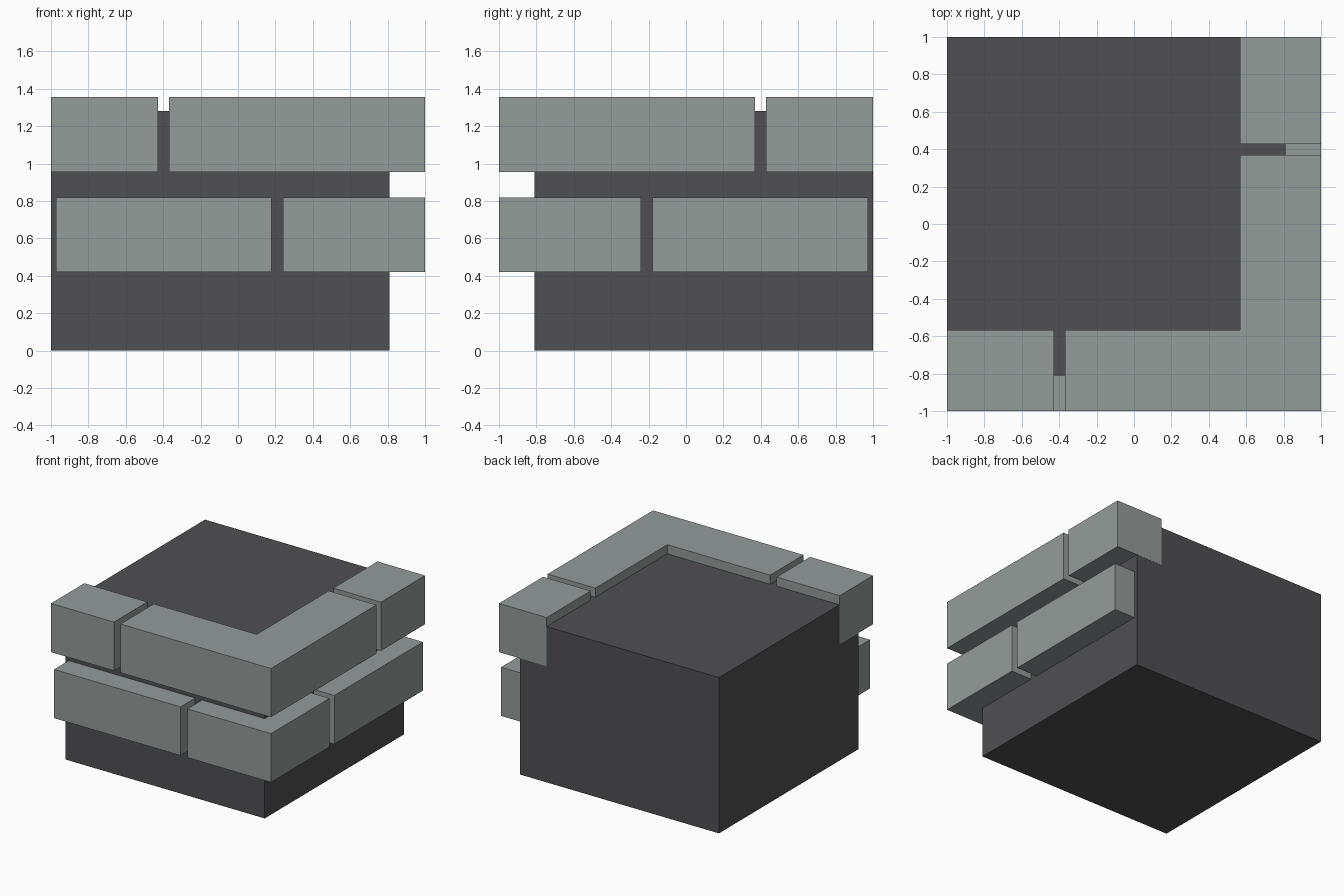
import bpy
import bmesh

if "Cube" in bpy.data.objects:
    bpy.data.objects.remove(bpy.data.objects["Cube"])


def make_material(name, rgb):
    m = bpy.data.materials.new(name)
    m.diffuse_color = (*rgb, 1)
    m.use_nodes = True
    m.node_tree.nodes["Principled BSDF"].inputs["Base Color"].default_value = m.diffuse_color
    return m


stone = make_material("grey stone", (0.296, 0.332, 0.323))
mortar = make_material("dark mortar", (0.080, 0.078, 0.086))


def prism(name, outline, z0, z1, mat):
    """Extrude a counter-clockwise plan outline from z0 up to z1."""
    bm = bmesh.new()
    face = bm.faces.new([bm.verts.new((x, y, z0)) for x, y in outline])
    ext = bmesh.ops.extrude_face_region(bm, geom=[face], use_keep_orig=True)
    for v in ext["geom"]:
        if isinstance(v, bmesh.types.BMVert):
            v.co.z = z1
    bmesh.ops.recalc_face_normals(bm, faces=bm.faces)
    mesh = bpy.data.meshes.new(name)
    bm.to_mesh(mesh)
    bm.free()
    mesh.materials.append(mat)
    obj = bpy.data.objects.new(name, mesh)
    bpy.context.collection.objects.link(obj)
    return obj


def rect(x0, x1, y0, y1):
    return [(x0, y0), (x1, y0), (x1, y1), (x0, y1)]


OUT, IN = 1.0, 0.567   # outer and inner faces of the stone courses


def course(name, z0, z1, end, gap0, gap1):
    """L-shaped corner stone plus one straight stone on each wall."""
    prism(name + "_front_stone", rect(end, gap0, -OUT, -IN), z0, z1, stone)
    prism(name + "_right_stone", rect(IN, OUT, -gap0, -end), z0, z1, stone)
    corner = [(gap1, -OUT), (OUT, -OUT), (OUT, -gap1),
              (IN, -gap1), (IN, -IN), (gap1, -IN)]
    prism(name + "_corner_stone", corner, z0, z1, stone)


# Solid core, a hair inside the stone ends so coplanar faces do not flicker
prism("wall_core", rect(-0.999, 0.81, -0.81, 0.999), 0, 1.28, mortar)

# Two staggered courses
course("lower", 0.42, 0.82, -0.972, 0.178, 0.24)
course("upper", 0.955, 1.355, -1.0, -0.427, -0.368)
